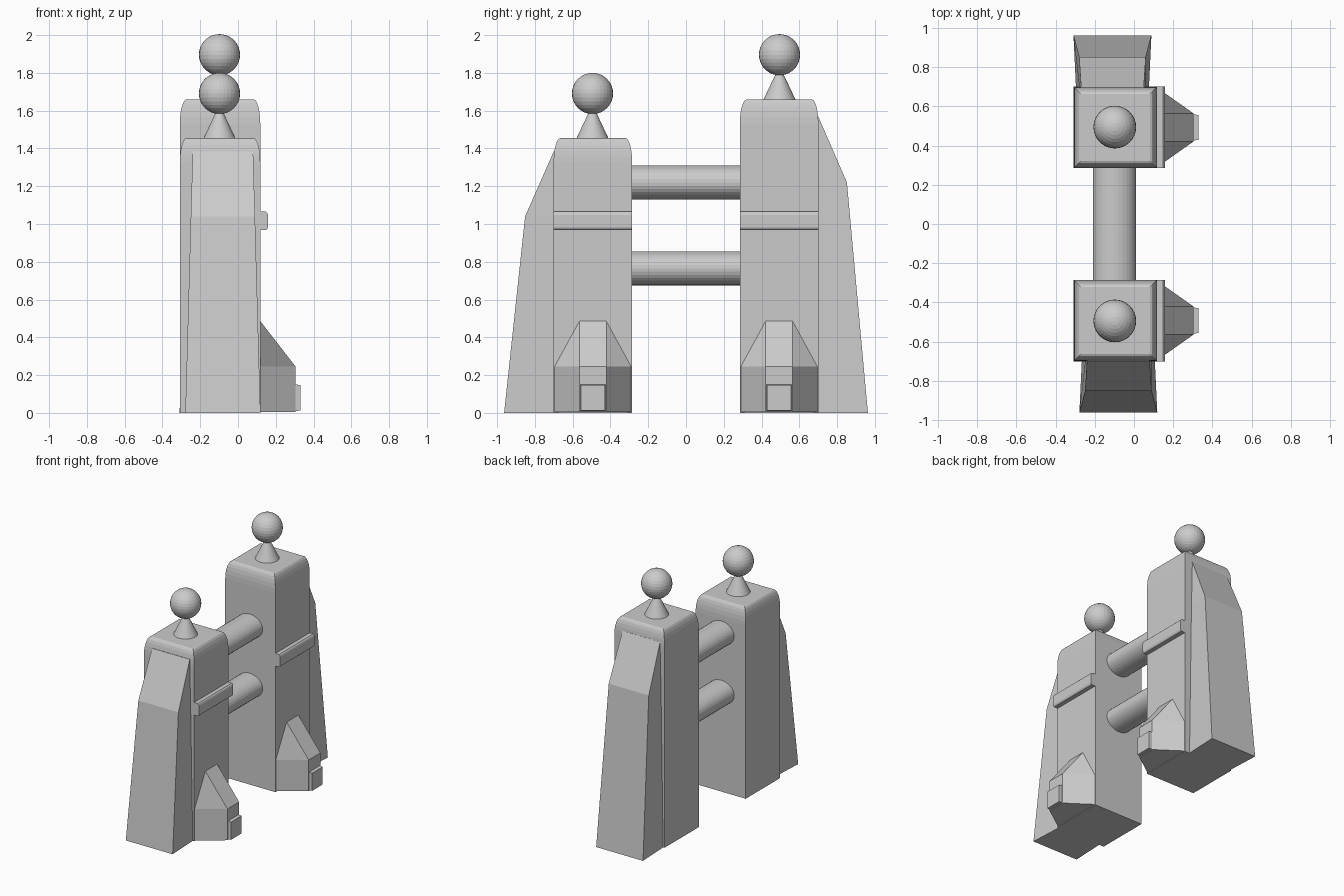
import bpy, bmesh, math
from mathutils import Matrix

if "Cube" in bpy.data.objects:
    bpy.data.objects.remove(bpy.data.objects["Cube"])

CX, CY = -0.095, 0.493      # tower centre line
HX, HY = 0.213, 0.208       # tower half sizes


def finish(name, bm):
    bmesh.ops.recalc_face_normals(bm, faces=bm.faces)
    me = bpy.data.meshes.new(name)
    bm.to_mesh(me)
    bm.free()
    ob = bpy.data.objects.new(name, me)
    bpy.context.collection.objects.link(ob)
    return ob


def loft(name, rings):
    """Skin equal-sized point rings and cap both ends."""
    bm = bmesh.new()
    loops = [[bm.verts.new(p) for p in r] for r in rings]
    n = len(loops[0])
    for a, b in zip(loops, loops[1:]):
        for i in range(n):
            j = (i + 1) % n
            bm.faces.new((a[i], a[j], b[j], b[i]))
    bm.faces.new(loops[0])
    bm.faces.new(loops[-1])
    return finish(name, bm)


def tower(name, s, height):
    # square shaft with an elliptical rounding at the top rim
    h, v = 0.036, 0.13
    steps = [(0, 0)] + [(h * (1 - math.cos(t)), height - v + v * math.sin(t))
                        for t in (i * math.pi / 12 for i in range(7))]
    loft(name, [[(CX + sx * (HX - d), s * CY + sy * (HY - d), z)
                 for sx, sy in ((-1, -1), (1, -1), (1, 1), (-1, 1))]
                for d, z in steps])


def buttress(name, s, z_mid, z_top):
    # sloping wedge on the outer side, turned half a circle on the far tower
    k = -s
    wall, c = 0.70, CX + 0.015 * k
    inner = [(0.186, 0.69, 0), (0.168, 0.69, z_mid), (0.160, 0.69, z_top)]
    outer = [(0.199, 0.963, 0), (0.170, 0.852, z_mid), (0.160, wall, z_top)]
    rings = []
    for (wi, yi, z), (wo, yo, _) in zip(inner, outer):
        rings.append([(c - wi, s * yi, z), (c + wi, s * yi, z),
                      (c + wo, s * yo, z), (c - wo, s * yo, z)])
    loft(name, rings)


def foot(name, s):
    # tapered foot with faceted shoulders and a recessed door
    bm = bmesh.new()
    x0, x1, w, n = 0.115, 0.305, 0.205, 0.071
    zt, zm, zd = 0.49, 0.245, 0.155
    cy = s * CY

    def pair(x, y, z):
        return [bm.verts.new((x, cy + q * y, z)) for q in (-1, 1)]
    b, m, t = pair(x0, w, 0.005), pair(x0, w, zm), pair(x0, w, zt)
    r = pair(x0, n, zt)
    fb, fd, ft = pair(x1, n, 0.005), pair(x1, n, zd), pair(x1, n, zm)
    for i in (0, 1):
        bm.faces.new((b[i], fb[i], fd[i], ft[i], m[i]))
        bm.faces.new((m[i], ft[i], r[i], t[i]))
    bm.faces.new((r[0], ft[0], ft[1], r[1]))
    bm.faces.new((ft[0], fd[0], fd[1], ft[1]))
    door = bm.faces.new((fd[0], fb[0], fb[1], fd[1]))
    bm.faces.new((b[0], b[1], fb[1], fb[0]))
    bm.faces.new((b[0], m[0], t[0], r[0], r[1], t[1], m[1], b[1]))
    bmesh.ops.recalc_face_normals(bm, faces=bm.faces)
    bmesh.ops.inset_region(bm, faces=[door], thickness=0.007)
    bmesh.ops.inset_region(bm, faces=[door], thickness=0.003, depth=-0.025)
    finish(name, bm)


def band(name, s):
    # softened moulding across the front of the tower
    prof = [(0.11, 0.968), (0.149, 0.968), (0.156, 0.975), (0.159, 0.985),
            (0.159, 1.048), (0.156, 1.058), (0.149, 1.065), (0.11, 1.065)]
    loft(name, [[(x, s * CY + e * HY, z) for x, z in prof] for e in (-1, 1)])


def finial(prefix, s, base):
    # cone and ball on the roof
    bm = bmesh.new()
    bmesh.ops.create_cone(bm, cap_ends=True, segments=32, radius1=0.085,
                          radius2=0, depth=0.18,
                          matrix=Matrix.Translation((CX - 0.003, s * 0.495, base + 0.088)))
    finish(prefix + "_finial_cone", bm)
    bm = bmesh.new()
    bmesh.ops.create_uvsphere(bm, u_segments=32, v_segments=16, radius=0.109,
                              matrix=Matrix.Translation((CX - 0.003, s * 0.495, base + 0.236)))
    finish(prefix + "_finial_ball", bm)


# two towers with their attachments
for prefix, s, height, z_mid, z_top in (("near", -1, 1.455, 1.04, 1.385),
                                        ("far", 1, 1.66, 1.22, 1.57)):
    tower(prefix + "_tower", s, height)
    buttress(prefix + "_buttress", s, z_mid, z_top)
    foot(prefix + "_foot", s)
    band(prefix + "_band", s)
    finial(prefix, s, height)

# oval connecting beams
for name, z in (("lower_beam", 0.765), ("upper_beam", 1.22)):
    loft(name, [[(-0.10 + 0.11 * math.cos(a), y, z + 0.09 * math.sin(a))
                 for a in (i * math.tau / 32 for i in range(32))]
                for y in (-0.3, 0.3)])
